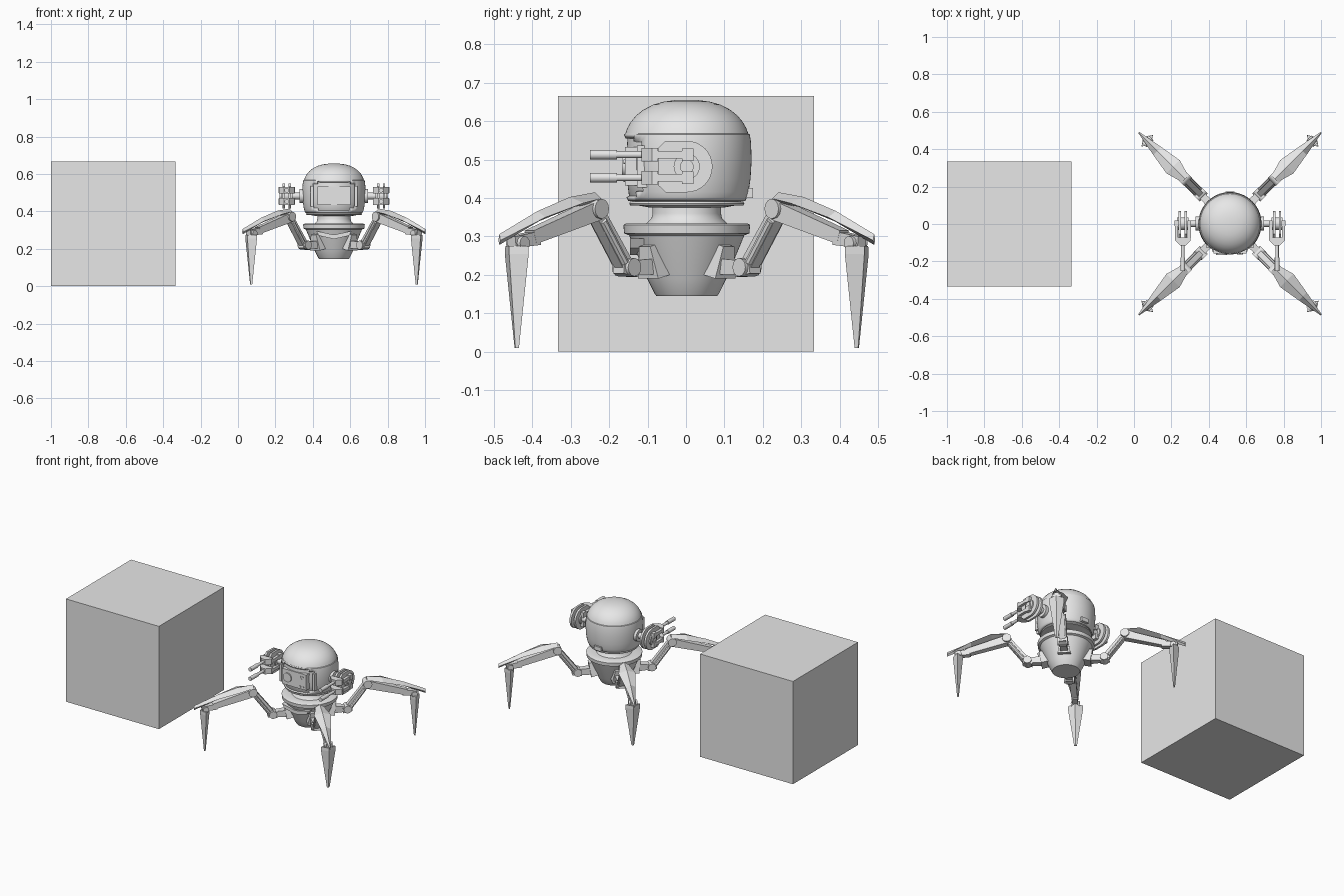
import bpy, bmesh, math
from mathutils import Vector, Matrix

if "Cube" in bpy.data.objects:
    bpy.data.objects.remove(bpy.data.objects["Cube"])

grey = bpy.data.materials.new("plain_grey")
grey.use_nodes = True
grey.diffuse_color = (0.8, 0.8, 0.8, 1)
grey.node_tree.nodes["Principled BSDF"].inputs["Base Color"].default_value = grey.diffuse_color

CENTRE = Matrix.Translation((0.513, 0.002, 0))


def finish(name, bm, place=CENTRE, smooth=False, flip=True):
    if flip:
        bmesh.ops.recalc_face_normals(bm, faces=bm.faces)
    mesh = bpy.data.meshes.new(name)
    bm.to_mesh(mesh)
    bm.free()
    mesh.materials.append(grey)
    ob = bpy.data.objects.new(name, mesh)
    bpy.context.collection.objects.link(ob)
    ob.matrix_world = place
    if smooth:
        bpy.ops.object.select_all(action='DESELECT')
        ob.select_set(True)
        bpy.context.view_layer.objects.active = ob
        bpy.ops.object.shade_smooth_by_angle(angle=math.radians(35))
    return ob


def box(name, centre, size, place=CENTRE):
    bm = bmesh.new()
    bmesh.ops.create_cube(bm, size=1, matrix=Matrix.Translation(centre) @ Matrix.Diagonal((*size, 1)))
    return finish(name, bm, place)


def rod(name, p, q, radius, place=CENTRE, sides=20):
    p, q = Vector(p), Vector(q)
    turn = (q - p).to_track_quat('Z', 'Y').to_matrix().to_4x4()
    bm = bmesh.new()
    bmesh.ops.create_cone(bm, cap_ends=True, segments=sides, radius1=radius, radius2=radius,
                          depth=(q - p).length, matrix=Matrix.Translation((p + q) / 2) @ turn)
    return finish(name, bm, place, True)


def skin(name, rings, place=CENTRE):
    """Join rings of points into a closed, flat-faced solid."""
    bm = bmesh.new()
    loops = [[bm.verts.new(p) for p in ring] for ring in rings]
    n = len(loops[0])
    for a, b in zip(loops, loops[1:]):
        for i in range(n):
            j = (i + 1) % n
            bm.faces.new((a[i], a[j], b[j], b[i]))
    bm.faces.new(loops[0])
    bm.faces.new(loops[-1])
    return finish(name, bm, place)


def beam(name, p, q, start, end, place):
    """Tapered bar in the leg plane; start and end are (width, height)."""
    p, q = Vector((p[0], 0, p[1])), Vector((q[0], 0, q[1]))
    side = Vector((0, 1, 0))
    up = (q - p).cross(side).normalized()
    corners = ((-1, -1), (1, -1), (1, 1), (-1, 1))
    return skin(name, [[c + side * (s * w / 2) + up * (t * h / 2) for s, t in corners]
                       for c, (w, h) in ((p, start), (q, end))], place)


def lathe(name, profile, keep=None, steps=64):
    bm = bmesh.new()
    verts = [bm.verts.new((r, 0, z)) for r, z in profile]
    edges = [bm.edges.new(pair) for pair in zip(verts, verts[1:])]
    bmesh.ops.spin(bm, geom=verts + edges, cent=(0, 0, 0), axis=(0, 0, 1),
                   angle=math.tau, steps=steps, use_duplicate=False)
    bmesh.ops.remove_doubles(bm, verts=bm.verts, dist=0.0001)
    bmesh.ops.recalc_face_normals(bm, faces=bm.faces)
    if keep:
        gone = [f for f in bm.faces if not keep(f.calc_center_median())]
        bmesh.ops.delete(bm, geom=gone, context='FACES')
    return finish(name, bm, smooth=True, flip=False)


# Large plain block beside the walker
box("large_block", (-0.667, 0, 0.333), (0.666, 0.666, 0.666), Matrix.Identity(4))

# Tapered hull, rim and neck
lathe("hull", [(0, .145), (.079, .145), (.083, .15), (.103, .19), (.15, .303), (.163, .308),
               (.165, .33), (.158, .334), (.105, .334), (.092, .347), (.089, .36), (.089, .385), (0, .385)])

# Head core and outer shell with a window at the front
lathe("head_core", [(0, .375), (.10, .376), (.14, .383), (.142, .393), (.15, .402), (.156, .45),
                    (.158, .50), (.154, .56), (.10, .60), (0, .61)])


def outside_window(c):
    angle = abs(math.atan2(c.x, -c.y))
    return not (angle < 0.82 and .415 < c.z < .55 or angle < 0.6 and .40 < c.z < .565)


shell = lathe("head_shell", [(.152, .392), (.157, .402), (.161, .416), (.166, .45), (.169, .50),
                             (.167, .548), (.164, .566), (.160, .568), (.155, .582), (.146, .598),
                             (.132, .615), (.113, .63), (.088, .643), (.06, .651), (.03, .655),
                             (0, .656)], outside_window)
wall = shell.modifiers.new("Wall", 'SOLIDIFY')
wall.thickness = 0.012
wall.offset = -1
lathe("head_lower_ring", [(.13, .381), (.147, .381), (.15, .386), (.147, .391), (.13, .391)])

# Face panel with lens and buttons
box("face_panel", (0, -.14, .483), (.175, .042, .10))
rod("face_lens", (-.046, -.15, .484), (-.046, -.168, .484), .029, sides=32)
for i, (x, z) in enumerate(((.045, .512), (.062, .512), (.053, .495), (.065, .448), (.045, .448))):
    rod(f"face_button_{i + 1}", (x, -.155, z), (x, -.165, z), .006, sides=12)
for s in (-1, 1):
    box(f"window_hinge_{'left' if s > 0 else 'right'}", (s * .118, -.115, .482), (.016, .03, .11))
box("rear_latch", (0, .162, .413), (.05, .022, .026))

# Chevron plate on the hull front
skin("front_chevron", [[(x, y, z) for x, z in ((-.095, .295), (0, .275), (.095, .295),
                                               (.08, .27), (0, .252), (-.08, .27))]
                       for y in (-.09, -.148)])

# Gun pods, one on each side
for s, side in ((-1, "right"), (1, "left")):
    x0, zc = s * .252, .482
    rod(f"{side}_pod_arm", (s * .14, 0, zc), (s * .29, 0, zc), .018)
    rod(f"{side}_pod_flange", (s * .155, 0, zc), (s * .183, 0, zc), .038, sides=28)
    rod(f"{side}_pod_hub", (x0 - .03, 0, zc), (x0 + .03, 0, zc), .034, sides=28)
    outline = [(-.073, .05), (-.055, .067)]
    outline += [(math.sin(a) * .067, math.cos(a) * .067) for a in
                [math.pi * i / 16 for i in range(17)]]
    outline += [(-.055, -.067), (-.073, -.05)]
    for k in (-1, 1):
        skin(f"{side}_pod_plate_{'outer' if k == s else 'inner'}",
             [[(x0 + k * d, y, zc + z) for y, z in outline] for d in (.009, .022)])
    for row, z in (("upper", .513), ("lower", .453)):
        tag = f"{side}_{row}"
        rod(tag + "_muzzle", (x0, -.252, z), (x0, -.182, z), .0125)
        rod(tag + "_barrel", (x0, -.19, z), (x0, -.10, z), .009)
        skin(tag + "_yoke", [[(x0 + a * w, y, z + b * .018) for a, b in
                              ((-1, -1), (1, -1), (1, 1), (-1, 1))]
                             for y, w in ((-.118, .014), (-.09, .042), (-.075, .042))])
        for k in (-1, 1):
            name = f"{tag}_prong_{'outer' if k == s else 'inner'}"
            box(name, (x0 + k * .034, -.045, z), (.017, .065, .02))
            box(name + "_end", (x0 + k * .034, .003, z), (.02, .03, .032))

# Four identical jointed legs
for tag, angle in (("front_left", -45), ("back_left", 45), ("back_right", 135), ("front_right", 225)):
    place = CENTRE @ Matrix.Rotation(math.radians(angle), 4, 'Z')
    name = tag + "_leg_"
    beam(name + "hip_plate", (.118, .196), (.138, .278), (.075, .05), (.04, .035), place)
    beam(name + "hip_bar", (.11, .222), (.205, .22), (.05, .045), (.036, .036), place)
    rod(name + "elbow", (.222, -.03, .22), (.222, .03, .22), .024, place, 12)
    beam(name + "elbow_block", (.195, .215), (.25, .222), (.04, .042), (.04, .036), place)
    beam(name + "strut", (.228, .222), (.335, .365), (.03, .04), (.03, .034), place)
    for s in (-1, 1):
        rod(f"{name}piston_{'a' if s > 0 else 'b'}", (.245, s * .017, .232),
            (.325, s * .017, .34), .011, place, 8)
    rod(name + "knee", (.342, -.03, .372), (.342, .03, .372), .026, place, 12)
    beam(name + "thigh", (.34, .368), (.575, .298), (.044, .05), (.034, .036), place)
    beam(name + "ankle_block", (.555, .296), (.645, .285), (.034, .036), (.03, .03), place)
    rod(name + "ankle", (.622, -.026, .283), (.622, .026, .283), .018, place, 12)
    # Ridged armour tapering to a point
    skin(name + "armour", [[(r, -w, z - .016), (r, 0, z), (r, w, z - .016), (r, 0, z - .028)]
                           for r, z, w in ((.338, .415, .024), (.43, .403, .05),
                                           (.55, .366, .03), (.69, .306, .004))], place)
    # Blade foot
    skin(name + "foot", [[(.626 - d, 0, z), (.626, -w, z), (.626 + d, 0, z), (.626, w, z)]
                         for z, d, w in ((.275, .028, .042), (.255, .028, .044), (.01, .005, .008))], place)
